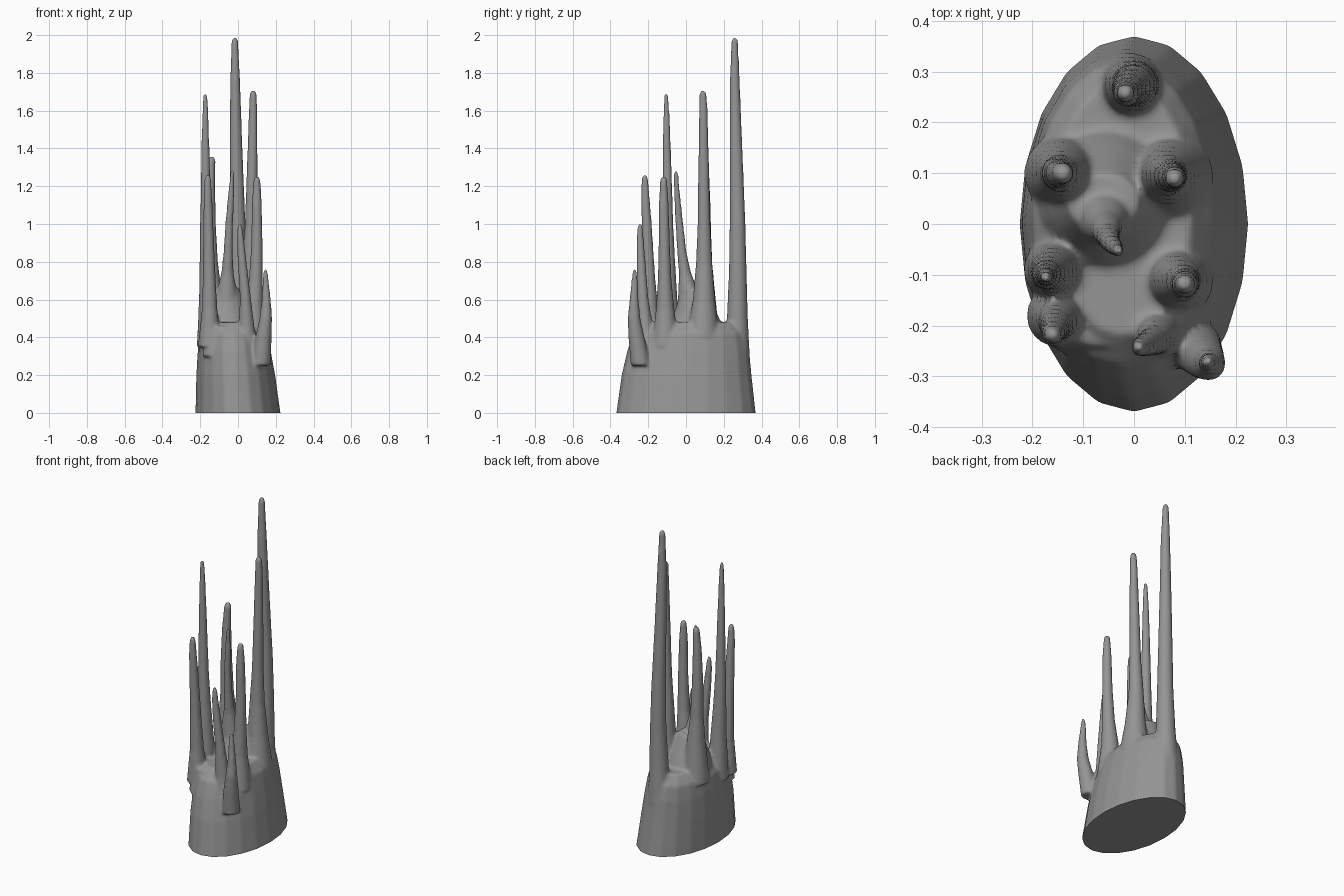
import bpy, bmesh
from math import cos, sin, tau

cube = bpy.data.objects.get("Cube")
if cube:
    bpy.data.objects.remove(cube, do_unlink=True)

SIDES = 20
stone = bpy.data.materials.new("mid grey stone")
stone.use_nodes = True
grey = (0.3, 0.3, 0.3, 1)
stone.diffuse_color = grey
stone.node_tree.nodes["Principled BSDF"].inputs["Base Color"].default_value = grey

bm = bmesh.new()


def loft(rings):
    """Closed column through horizontal ovals: (x, y, z, rx, ry)."""
    loops = []
    for x, y, z, rx, ry in rings:
        loops.append([bm.verts.new((x + rx * cos(tau * i / SIDES),
                                    y + ry * sin(tau * i / SIDES), z))
                      for i in range(SIDES)])
    for a, b in zip(loops, loops[1:]):
        for i in range(SIDES):
            j = (i + 1) % SIDES
            bm.faces.new((a[i], a[j], b[j], b[i]))
    bm.faces.new(loops[0][::-1])
    bm.faces.new(loops[-1])


def spire(*rings):
    """Round tapering finger with a blunt rounded tip: (x, y, z, r)."""
    rings = [(x, y, z, r + 0.003, r + 0.003) for x, y, z, r in rings]
    x, y, z, r, _ = rings[-1]
    rings.append((x, y, z + r * 0.9, r * 0.55, r * 0.55))
    loft(rings)


# Oval trunk, carried below the ground so the foot can be cut flat
loft([(0, 0, -.08, .228, .374), (0, 0, 0, .225, .37), (-.012, .003, .2, .209, .345),
      (-.02, .012, .33, .193, .324), (-.023, .02, .42, .178, .3), (-.025, .03, .48, .14, .25)])

# Raised saddle between the middle fingers
loft([(-.05, .05, .4, .15, .17), (-.06, .05, .54, .11, .11), (-.06, .04, .66, .07, .06)])
# Low ridge joining the two front fingers
loft([(-.07, -.2, .3, .12, .07), (-.07, -.2, .46, .09, .04)])

# Rear finger, the tallest
spire((-.01, .265, .3, .07), (-.005, .272, .5, .053), (0, .274, .75, .044),
      (-.002, .273, 1, .039), (-.01, .265, 1.4, .031), (-.015, .258, 1.75, .024),
      (-.017, .258, 1.97, .015))
# Rear left finger
spire((.07, .09, .4, .085), (.07, .095, .6, .056), (.065, .096, .8, .04),
      (.07, .095, 1, .031), (.077, .093, 1.4, .024), (.08, .092, 1.6, .02),
      (.08, .09, 1.69, .016))
# Rear right finger
spire((-.14, .1, .4, .075), (-.14, .1, .65, .05), (-.145, .1, .8, .036),
      (-.15, .1, 1, .03), (-.148, .1, 1.2, .024), (-.14, .1, 1.34, .018))
# Middle finger, leaning forward
spire((-.06, .02, .6, .06), (-.056, -.005, .74, .03), (-.052, -.022, .85, .022),
      (-.047, -.035, 1, .018), (-.037, -.047, 1.15, .014), (-.03, -.053, 1.27, .009))
# Right finger
spire((-.155, -.09, .35, .06), (-.16, -.092, .6, .044), (-.166, -.095, .8, .035),
      (-.17, -.098, 1, .028), (-.172, -.1, 1.3, .021), (-.173, -.103, 1.55, .015),
      (-.173, -.105, 1.68, .009))
# Left finger
spire((.085, -.11, .35, .07), (.085, -.11, .55, .046), (.094, -.113, .7, .034),
      (.1, -.115, .9, .027), (.1, -.118, 1.1, .024), (.1, -.118, 1.235, .016))
# Front right finger
spire((-.15, -.18, .35, .06), (-.15, -.19, .55, .038), (-.153, -.198, .75, .03),
      (-.157, -.208, 1, .024), (-.16, -.216, 1.15, .02), (-.16, -.218, 1.245, .014))
# Front middle finger
spire((.045, -.2, .3, .07), (.045, -.215, .45, .04), (.04, -.228, .6, .027),
      (.022, -.238, .8, .021), (.012, -.243, .93, .016), (.01, -.243, .99, .01))
# Front left finger, the shortest
spire((.12, -.24, .25, .05), (.135, -.262, .4, .04), (.147, -.275, .5, .031),
      (.15, -.275, .6, .021), (.146, -.272, .7, .014), (.146, -.272, .75, .009))

bmesh.ops.recalc_face_normals(bm, faces=bm.faces)
mesh = bpy.data.meshes.new("fingered_spire")
bm.to_mesh(mesh)
bm.free()
obj = bpy.data.objects.new("fingered_spire", mesh)
bpy.context.collection.objects.link(obj)

# Fuse the parts into one skin and soften the joins
remesh = obj.modifiers.new("fuse", "REMESH")
remesh.mode = "VOXEL"
remesh.voxel_size = 0.008
soften = obj.modifiers.new("soften", "SMOOTH")
soften.factor = 0.5
soften.iterations = 10
fused = bpy.data.meshes.new_from_object(
    obj.evaluated_get(bpy.context.evaluated_depsgraph_get()))
obj.modifiers.clear()

# Cut the foot flat at the ground and close it
bm = bmesh.new()
bm.from_mesh(fused)
cut = bmesh.ops.bisect_plane(bm, geom=bm.verts[:] + bm.edges[:] + bm.faces[:],
                             plane_co=(0, 0, 0), plane_no=(0, 0, 1), clear_inner=True)
rim = [e for e in cut["geom_cut"] if isinstance(e, bmesh.types.BMEdge)]
bmesh.ops.contextual_create(bm, geom=rim)
bm.normal_update()
bm.to_mesh(fused)
bm.free()
obj.data = fused
bpy.data.meshes.remove(mesh)
fused.name = "fingered_spire"
fused.materials.clear()
fused.materials.append(stone)

bpy.ops.object.select_all(action="DESELECT")
obj.select_set(True)
bpy.context.view_layer.objects.active = obj
bpy.ops.object.shade_smooth_by_angle(angle=0.9)
